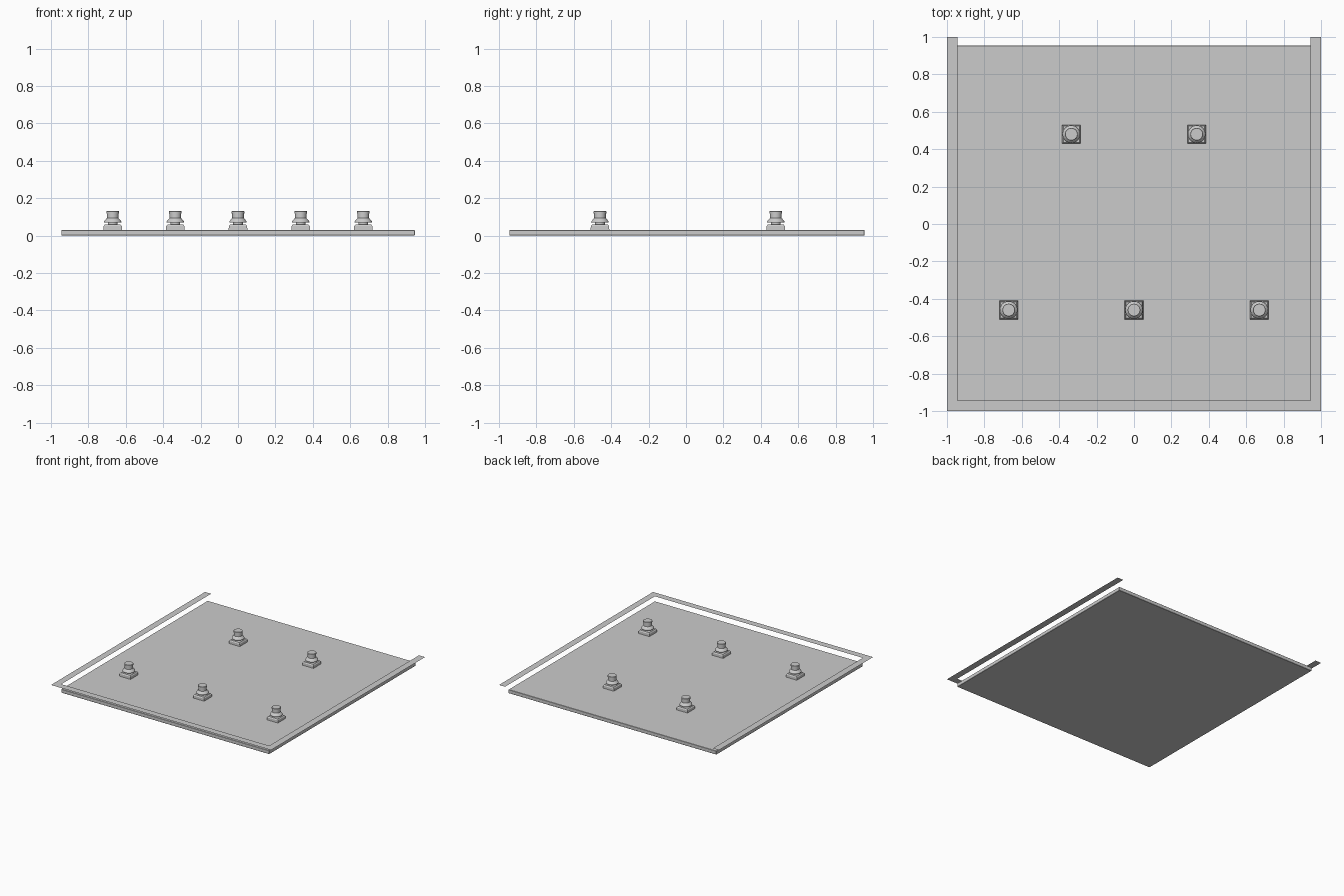
import bpy, bmesh, math

cube = bpy.data.objects.get("Cube")
if cube:
    bpy.data.objects.remove(cube, do_unlink=True)

grey = bpy.data.materials.new("light_grey")
grey.use_nodes = True
grey.diffuse_color = (0.6, 0.6, 0.6, 1)
grey.node_tree.nodes["Principled BSDF"].inputs["Base Color"].default_value = (0.6, 0.6, 0.6, 1)


def make_object(name, bm, location=(0, 0, 0)):
    mesh = bpy.data.meshes.new(name)
    bm.to_mesh(mesh)
    bm.free()
    mesh.materials.append(grey)
    obj = bpy.data.objects.new(name, mesh)
    obj.location = location
    bpy.context.collection.objects.link(obj)
    return obj


def lathe(bm, profile, sides, turn=0.0):
    """Closed stack of rings from (radius, height) pairs."""
    rings = []
    for r, z in profile:
        angles = [turn + math.tau * i / sides for i in range(sides)]
        rings.append([bm.verts.new((r * math.cos(a), r * math.sin(a), z)) for a in angles])
    for low, high in zip(rings, rings[1:]):
        for i in range(sides):
            j = (i + 1) % sides
            bm.faces.new((low[i], low[j], high[j], high[i]))
    bm.faces.new(rings[0][::-1])
    bm.faces.new(rings[-1])


# Base slab with slightly eased edges
bm = bmesh.new()
bmesh.ops.create_cube(bm, size=1)
bmesh.ops.scale(bm, vec=(1.89, 1.90, 0.03), verts=bm.verts)
bmesh.ops.translate(bm, vec=(0, 0.005, 0.015), verts=bm.verts)
bmesh.ops.bevel(bm, geom=bm.edges[:], offset=0.002, segments=1, affect='EDGES')
make_object("base_slab", bm)

# Flat U-shaped rim, open at the back
bm = bmesh.new()
outline = [(-1, 1), (-1, -1), (1, -1), (1, 1)]
inner = [(-0.945, 1), (-0.945, -0.945), (0.945, -0.945), (0.945, 1)]
a = [bm.verts.new((x, y, 0.07)) for x, y in outline]
b = [bm.verts.new((x, y, 0.07)) for x, y in inner]
for i in range(3):
    bm.faces.new((a[i], a[i + 1], b[i + 1], b[i]))
make_object("rim_strip", bm)

# Round studs on square feet
ROOT2 = math.sqrt(2)
FOOT = [(0.050 * ROOT2, 0.029), (0.049 * ROOT2, 0.050), (0.043 * ROOT2, 0.058)]
STUD = [(0.026, 0.056), (0.026, 0.069), (0.047, 0.069), (0.046, 0.076),
        (0.034, 0.091), (0.031, 0.093), (0.031, 0.118), (0.034, 0.118), (0.034, 0.129), (0.032, 0.131)]
positions = [(-0.67, -0.46), (0, -0.46), (0.67, -0.46), (-0.335, 0.48), (0.335, 0.48)]
for n, (x, y) in enumerate(positions, 1):
    bm = bmesh.new()
    lathe(bm, FOOT, 4, math.pi / 4)
    make_object(f"stud_foot_{n}", bm, (x, y, 0))
    bm = bmesh.new()
    lathe(bm, STUD, 28)
    stud = make_object(f"stud_{n}", bm, (x, y, 0))
    bpy.ops.object.select_all(action='DESELECT')
    stud.select_set(True)
    bpy.context.view_layer.objects.active = stud
    bpy.ops.object.shade_smooth_by_angle(angle=math.radians(30))
